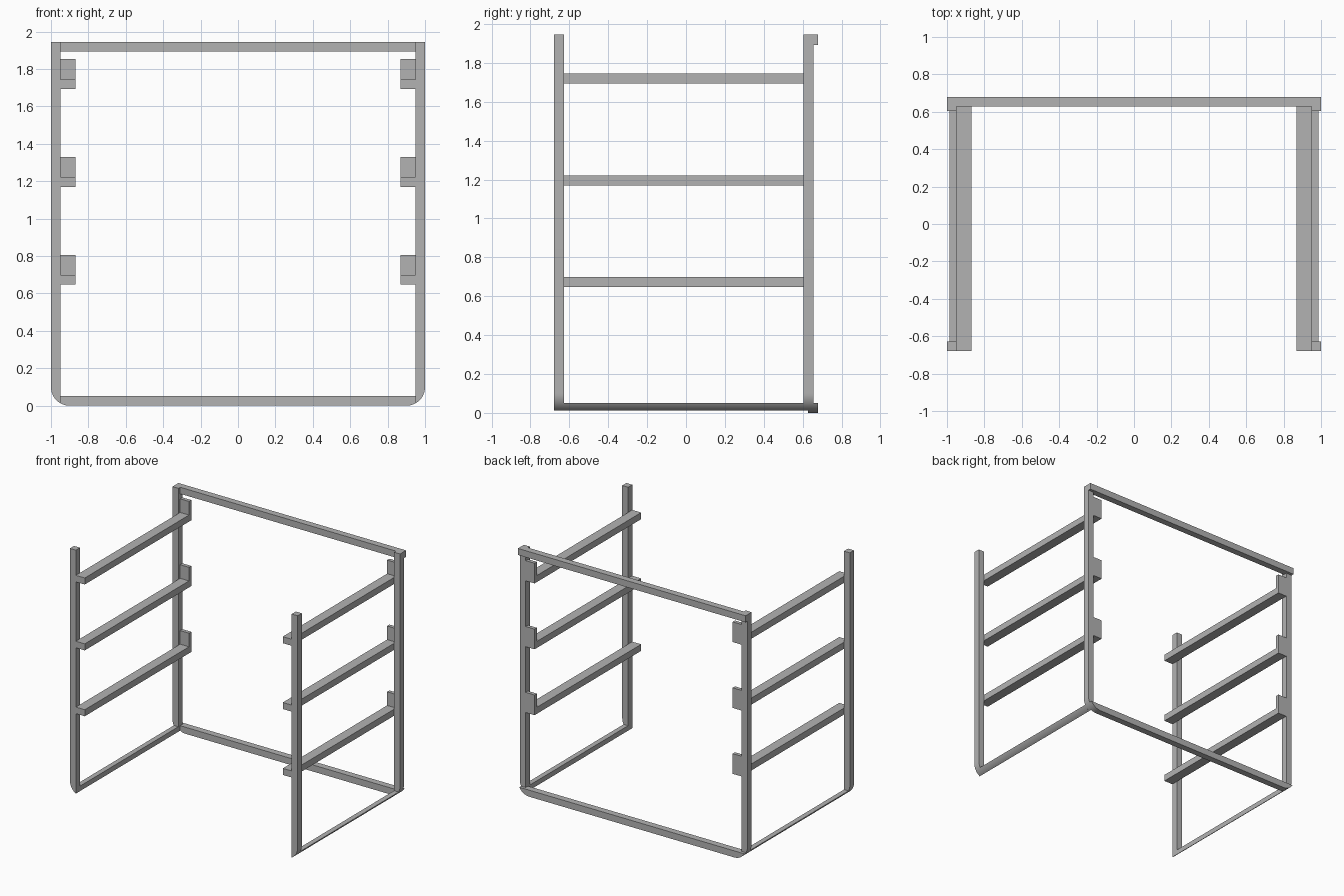
import bpy
import bmesh
from math import sin, cos, acos, asin, pi

cube = bpy.data.objects.get("Cube")
if cube:
    bpy.data.objects.remove(cube, do_unlink=True)

HEIGHT = 1.945
T = 0.052            # tube thickness
R = 0.1              # radius of the lower frame corners
FRONT, BACK = -0.68, 0.68
POST_BACK = 0.657    # rear face of the back posts
INNER = 1 - T

steel = bpy.data.materials.new("grey steel")
steel.use_nodes = True
grey = (0.45, 0.45, 0.45, 1)
steel.diffuse_color = grey
steel.node_tree.nodes["Principled BSDF"].inputs["Base Color"].default_value = grey


def extrude_y(name, profile, y0, y1):
    """Prism from an x-z outline, running from y0 to y1."""
    bm = bmesh.new()
    face = bm.faces.new([bm.verts.new((x, y0, z)) for x, z in profile])
    ext = bmesh.ops.extrude_face_region(bm, geom=[face])
    for v in ext["geom"]:
        if isinstance(v, bmesh.types.BMVert):
            v.co.y = y1
    bmesh.ops.recalc_face_normals(bm, faces=bm.faces)
    mesh = bpy.data.meshes.new(name)
    bm.to_mesh(mesh)
    bm.free()
    mesh.materials.append(steel)
    obj = bpy.data.objects.new(name, mesh)
    bpy.context.collection.objects.link(obj)
    bpy.ops.object.select_all(action="DESELECT")
    obj.select_set(True)
    bpy.context.view_layer.objects.active = obj
    bpy.ops.object.shade_smooth_by_angle()
    return obj


def rect(x0, x1, z0, z1):
    return [(x0, z0), (x1, z0), (x1, z1), (x0, z1)]


def arc(a0, a1, steps=10):
    """Rounded lower corner; angles run down from the horizontal."""
    angles = [a0 + (a1 - a0) * i / steps for i in range(steps + 1)]
    return [(1 - R + R * cos(a), R - R * sin(a)) for a in angles]


def mirrored(profile, side):
    return [(side * x, z) for x, z in profile]


inner_angle = acos((INNER - 1 + R) / R)   # where the arc meets the inner post face
top_angle = asin((R - T) / R)             # where the arc meets the bottom rail top

# Outlines shared by both sides
post = arc(0, inner_angle) + [(INNER, HEIGHT), (1, HEIGHT)]
sill = arc(top_angle, inner_angle) + [(INNER, T)]

for side, label in ((1, "left"), (-1, "right")):
    # Upright posts and the rail joining their feet
    extrude_y(f"{label}_front_post", mirrored(post, side), FRONT, FRONT + T)
    extrude_y(f"{label}_back_post", mirrored(post, side), POST_BACK - T, POST_BACK)
    extrude_y(f"{label}_bottom_rail", mirrored(sill, side), FRONT + T, POST_BACK - T)

    # Shelf runners with an upright stop plate at the back
    for i in range(3):
        z = 0.647 + i * 0.523
        runner = rect(0.87, INNER, z, z + T)
        stop = rect(0.87, INNER, z, z + 0.16)
        extrude_y(f"{label}_runner_{i + 1}", mirrored(runner, side), FRONT, BACK - T)
        extrude_y(f"{label}_stop_{i + 1}", mirrored(stop, side), BACK - T, POST_BACK)

# Cross rails at the back
extrude_y("top_back_rail", rect(-1, 1, HEIGHT - T, HEIGHT), BACK - T, BACK)
half = arc(top_angle, pi / 2)
extrude_y("bottom_back_rail", half + mirrored(half, -1)[::-1], BACK - T, BACK)
